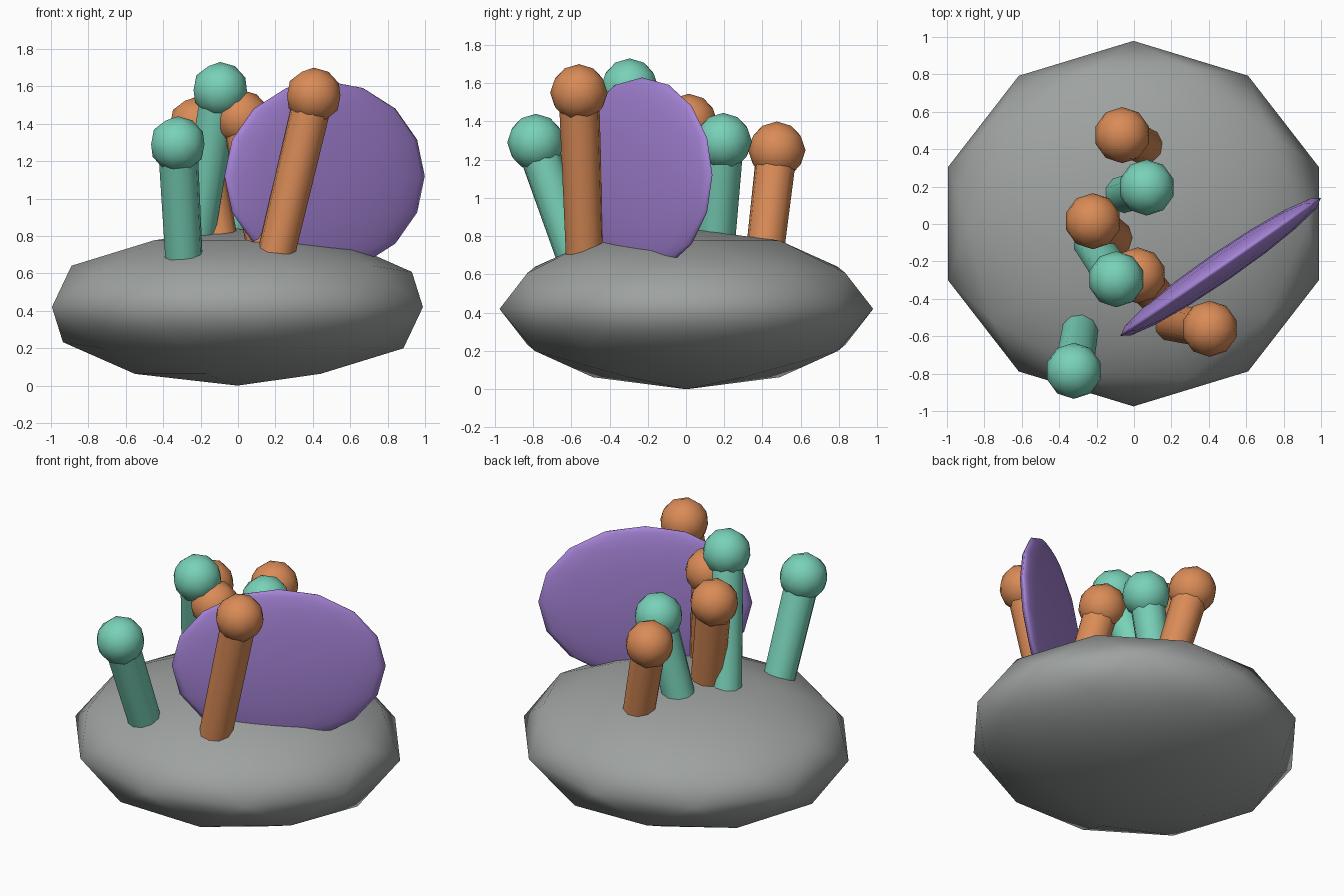
import bpy
import math
from mathutils import Vector

if "Cube" in bpy.data.objects:
    bpy.data.objects.remove(bpy.data.objects["Cube"])


def material(name, rgb):
    m = bpy.data.materials.new(name)
    m.diffuse_color = (*rgb, 1)
    m.use_nodes = True
    m.node_tree.nodes["Principled BSDF"].inputs["Base Color"].default_value = m.diffuse_color
    return m


GREY = material("stone_grey", (0.34, 0.36, 0.35))
TEAL = material("coral_teal", (0.19, 0.64, 0.48))
ORANGE = material("coral_orange", (0.70, 0.26, 0.095))
PURPLE = material("fan_purple", (0.38, 0.23, 0.68))


def finish(name, mat, scale=(1, 1, 1)):
    ob = bpy.context.object
    ob.name = name
    ob.scale = scale
    ob.data.materials.append(mat)
    bpy.ops.object.shade_smooth()
    return ob


# Squashed low-poly boulder
bpy.ops.mesh.primitive_ico_sphere_add(subdivisions=2, radius=1, location=(-0.003, 0.002, 0.42))
finish("rock", GREY, (1.043, 0.977, 0.42))


# Coral stalk: a leaning tube ending in a ball
def coral(i, mat, base, tip):
    tip = Vector(tip)
    base = Vector(base)
    axis = (tip - base).normalized()
    start = base - axis * 0.1
    bpy.ops.mesh.primitive_cone_add(vertices=10, radius1=0.1, radius2=0.107,
                                    depth=(tip - start).length,
                                    location=(start + tip) / 2,
                                    rotation=axis.to_track_quat('Z', 'Y').to_euler())
    finish(f"coral_stalk_{i}", mat)
    bpy.ops.object.shade_smooth_by_angle(angle=math.radians(50))
    bpy.ops.mesh.primitive_ico_sphere_add(subdivisions=2, radius=0.15, location=tip)
    finish(f"coral_ball_{i}", mat)


CORALS = [
    (ORANGE, (0.21, -0.53, 0.73), (0.405, -0.56, 1.55)),
    (TEAL, (-0.29, -0.58, 0.70), (-0.322, -0.785, 1.29)),
    (TEAL, (-0.22, -0.11, 0.80), (-0.095, -0.295, 1.58)),
    (ORANGE, (-0.11, -0.07, 0.82), (-0.22, 0.015, 1.395)),
    (TEAL, (-0.05, 0.16, 0.82), (0.068, 0.195, 1.295)),
    (ORANGE, (0.05, 0.42, 0.78), (-0.063, 0.475, 1.25)),
    (ORANGE, (0.14, -0.41, 0.77), (0.02, -0.275, 1.43)),
]
for i, (mat, base, tip) in enumerate(CORALS, 1):
    coral(i, mat, base, tip)

# Upright flattened fan
bpy.ops.mesh.primitive_uv_sphere_add(segments=16, ring_count=8, radius=1,
                                     location=(0.463, -0.23, 1.12),
                                     rotation=(0, 0, math.radians(34.5)))
finish("sea_fan", PURPLE, (0.65, 0.08, 0.51))
